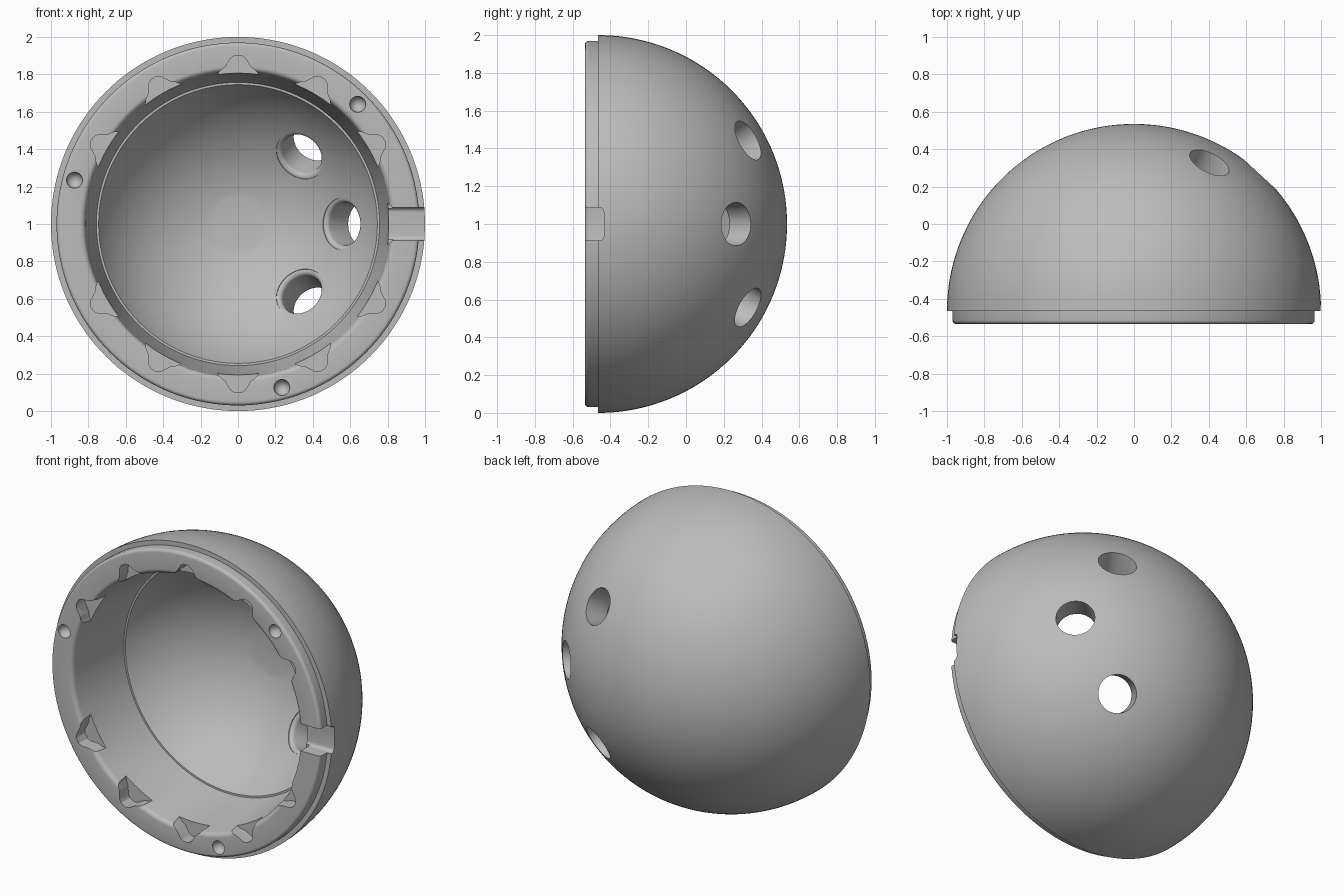
import bpy, bmesh
from math import sin, cos, pi, radians, sqrt
from mathutils import Matrix, Vector

if "Cube" in bpy.data.objects:
    bpy.data.objects.remove(bpy.data.objects["Cube"], do_unlink=True)

EQUATOR = -0.465      # y of the sphere centre
FRONT = -0.535        # y of the rim face
INNER = 0.833         # cavity radius
TO_BACK = Matrix.Translation((0, 0, 1)) @ Matrix.Rotation(-pi / 2, 4, 'X')

grey = bpy.data.materials.new("plain_grey")
grey.use_nodes = True
grey.diffuse_color = (0.5, 0.5, 0.5, 1)
grey.node_tree.nodes["Principled BSDF"].inputs["Base Color"].default_value = (0.5, 0.5, 0.5, 1)


def arc(r, h, radius, a0, a1, steps):
    """Points of an arc in the (radius, height) plane, angles in degrees."""
    angles = [radians(a0 + (a1 - a0) * i / steps) for i in range(steps + 1)]
    return [(r + radius * cos(a), h + radius * sin(a)) for a in angles]


def finish(name, bm, matrix):
    bmesh.ops.recalc_face_normals(bm, faces=bm.faces)
    mesh = bpy.data.meshes.new(name)
    bm.to_mesh(mesh)
    bm.free()
    mesh.transform(matrix)
    mesh.materials.append(grey)
    obj = bpy.data.objects.new(name, mesh)
    bpy.context.collection.objects.link(obj)
    return obj


def lathe(name, profile, matrix, steps):
    """Revolve an axis-to-axis profile around local z."""
    bm = bmesh.new()
    verts = [bm.verts.new((r, 0, h)) for r, h in profile]
    edges = [bm.edges.new(pair) for pair in zip(verts, verts[1:])]
    bmesh.ops.spin(bm, geom=verts + edges, cent=(0, 0, 0), axis=(0, 0, 1),
                   angle=2 * pi, steps=steps, use_merge=False)
    bmesh.ops.remove_doubles(bm, verts=bm.verts, dist=1e-5)
    return finish(name, bm, matrix)


def prism(name, outline, depth, matrix):
    """Extrude a flat outline along local z."""
    bm = bmesh.new()
    face = bm.faces.new([bm.verts.new((x, y, 0)) for x, y in outline])
    moved = bmesh.ops.extrude_face_region(bm, geom=[face])["geom"]
    bmesh.ops.translate(bm, vec=(0, 0, depth),
                        verts=[v for v in moved if isinstance(v, bmesh.types.BMVert)])
    return finish(name, bm, matrix)


# Half shell: outer dome, stepped rim, tapered mouth, ledge, cavity, flat floor
flat = 0.145
floor_angle = 90 - 10.03
floor_y = EQUATOR + sqrt(INNER ** 2 - flat ** 2)
ledge_y = EQUATOR + sqrt(INNER ** 2 - 0.745 ** 2)
profile = [(0, EQUATOR + 1)] + arc(0, EQUATOR, 1, 88, 0, 44)
profile += [(0.97, EQUATOR)]
profile += arc(0.95, FRONT + 0.02, 0.02, 0, -90, 5)
profile += arc(0.845, FRONT + 0.03, 0.03, -90, -175, 6)
profile += [(0.76, ledge_y - 0.012), (0.757, ledge_y), (0.745, ledge_y)]
profile += arc(0, EQUATOR, INNER, 27.5, floor_angle, 26)
profile += [(0, floor_y)]
shell = lathe("half_shell", profile, TO_BACK, 144)

cutters = []

# Three round through holes, flared on the inside
flare = [(0, 0.65), (0.14, 0.65)] + arc(0.14, 0.85, 0.025, 270, 180, 5) + [(0.115, 1.1), (0, 1.1)]
for x, y, z in ((0.678, 0.735, 0), (0.405, 0.797, 0.445), (0.405, 0.797, -0.445)):
    turn = Vector((x, y, z)).to_track_quat('Z', 'Y').to_matrix().to_4x4()
    place = Matrix.Translation((0, EQUATOR, 1)) @ turn
    cutters.append(lathe("hole_cutter", flare, place, 48))

# Tapered pockets around the mouth, at every hour but the side slot
half = [(0.125, 0.78), (0.092, 0.822), (0.068, 0.84), (0.038, 0.888), (0.018, 0.901)]
pocket = half + [(-x, y) for x, y in reversed(half)]
for hour in range(1, 12):
    spin = Matrix.Rotation(radians(30 * hour + 90), 4, 'Z')
    shift = Matrix.Translation((0, 0, FRONT - 0.05))
    cutters.append(prism("pocket_cutter", pocket, 0.14, TO_BACK @ spin @ shift))

# Three round dimples on the rim face
for angle in (45, 165, 285):
    a = radians(angle)
    place = Matrix.Translation((0.905 * cos(a), FRONT, 1 + 0.905 * sin(a)))
    ball = arc(0, 0, 0.043, -90, 90, 14)
    ball[0], ball[-1] = (0, -0.043), (0, 0.043)
    cutters.append(lathe("dimple_cutter", ball, place, 24))

# Side slot with rounded floor corners, running outward along x
slot = [(-0.088, FRONT - 0.1), (0.088, FRONT - 0.1)]
slot += arc(0.063, -0.46, 0.025, 0, 90, 5) + arc(-0.063, -0.46, 0.025, 90, 180, 5)
along_x = Matrix(((0, 0, 1, 0.7), (0, 1, 0, 0), (1, 0, 0, 1), (0, 0, 0, 1)))
cutters.append(prism("slot_cutter", slot, 0.4, along_x))

# Cut everything, then discard the cutters
bpy.context.view_layer.objects.active = shell
for cutter in cutters:
    cutter.hide_render = True
    bm = bmesh.new()
    bm.from_mesh(cutter.data)
    bmesh.ops.recalc_face_normals(bm, faces=bm.faces)
    bm.to_mesh(cutter.data)
    bm.free()
    mod = shell.modifiers.new("cut", 'BOOLEAN')
    mod.operation = 'DIFFERENCE'
    mod.solver = 'EXACT'
    mod.object = cutter
    bpy.ops.object.modifier_apply(modifier=mod.name)
    bpy.data.objects.remove(cutter, do_unlink=True)

bpy.ops.object.select_all(action='DESELECT')
shell.select_set(True)
bpy.ops.object.shade_smooth_by_angle(angle=radians(30))
